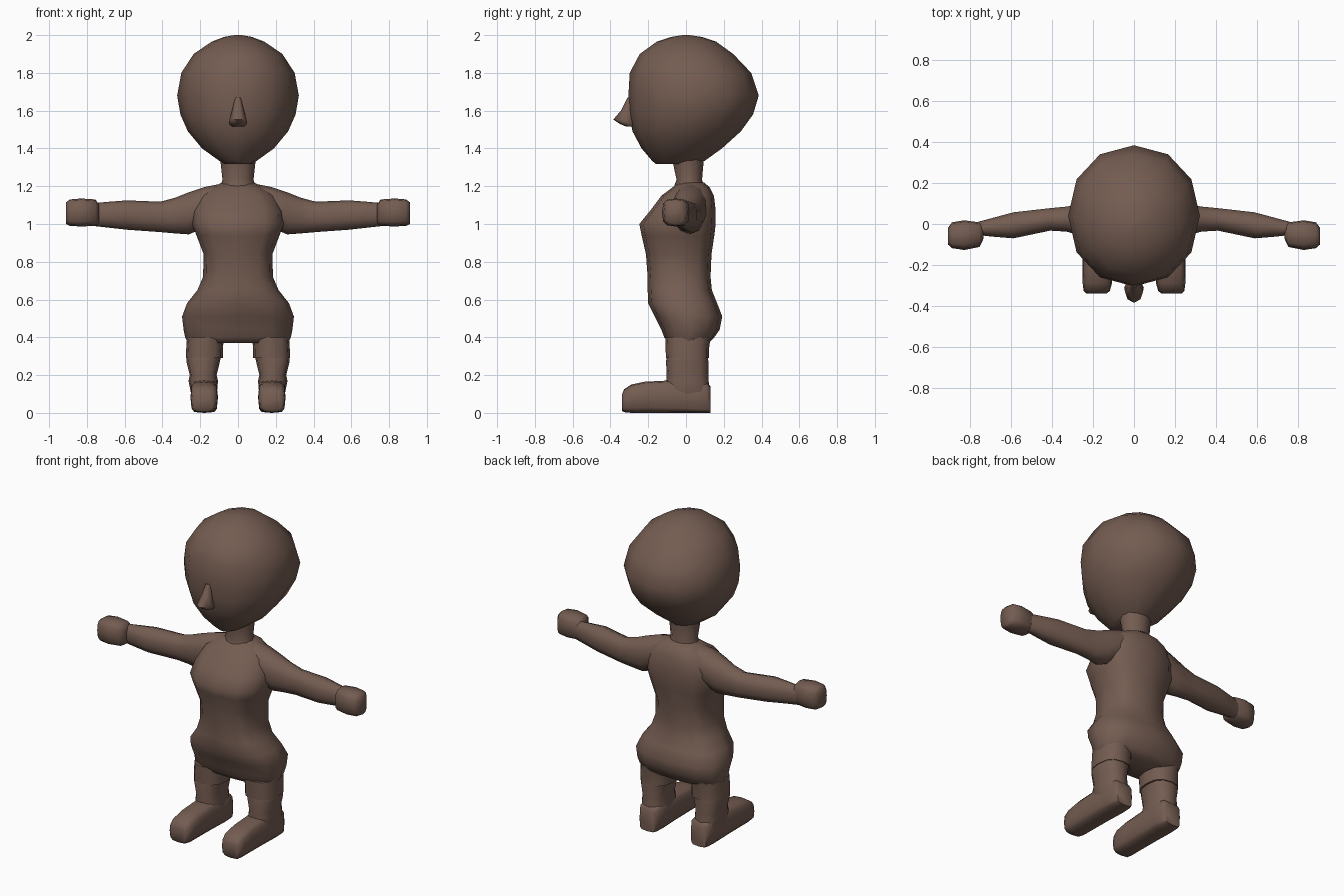
import bpy, bmesh, math

brown = bpy.data.materials.new("brown skin")
brown.diffuse_color = (0.175, 0.108, 0.083, 1)

AXES = {  # (along, u, v) -> (x, y, z)
    "z": lambda t, u, v: (u, v, t),
    "x": lambda t, u, v: (t, u, v),
    "y": lambda t, u, v: (u, t, v),
}


def loft(name, axis, rings, sides=12, mirror=False, angle=60):
    """Skin rings of (along, u_min, u_max, v_min, v_max, squareness)."""
    bm = bmesh.new()
    loops = []
    for t, u0, u1, v0, v1, e in rings:
        loop = []
        for i in range(sides):
            a = 2 * math.pi * i / sides
            s, c = math.sin(a), math.cos(a)
            u = (u0 + u1) / 2 + (u1 - u0) / 2 * math.copysign(abs(s) ** (2 / e), s)
            v = (v0 + v1) / 2 + (v1 - v0) / 2 * math.copysign(abs(c) ** (2 / e), c)
            loop.append(bm.verts.new(AXES[axis](t, u, v)))
        loops.append(loop)
    for a, b in zip(loops, loops[1:]):
        for i in range(sides):
            j = (i + 1) % sides
            bm.faces.new((a[i], a[j], b[j], b[i]))
    bm.faces.new(loops[0])
    bm.faces.new(loops[-1])
    bmesh.ops.recalc_face_normals(bm, faces=bm.faces)
    mesh = bpy.data.meshes.new(name)
    bm.to_mesh(mesh)
    bm.free()
    mesh.materials.append(brown)
    ob = bpy.data.objects.new(name, mesh)
    bpy.context.collection.objects.link(ob)
    if mirror:
        ob.modifiers.new("mirror", "MIRROR").use_mirror_merge = False
    bpy.ops.object.select_all(action="DESELECT")
    ob.select_set(True)
    bpy.context.view_layer.objects.active = ob
    bpy.ops.object.shade_smooth_by_angle(angle=math.radians(angle))
    return ob


def sym(z, half, front, back, e=2.0):
    return (z, -half, half, front, back, e)


# Head: large egg, chin forward, skull bulging backward
loft("head", "z", [
    sym(1.318, .07, -.16, .06), sym(1.335, .10, -.18, .10),
    sym(1.40, .19, -.235, .19), sym(1.49, .265, -.283, .29, 2.1),
    sym(1.58, .305, -.302, .355, 2.1), sym(1.68, .322, -.305, .385, 2.1),
    sym(1.80, .30, -.298, .345, 2.1), sym(1.90, .235, -.245, .25),
    sym(1.965, .14, -.155, .16), sym(1.99, .075, -.08, .085), sym(2.0, .02, -.02, .02)])

# Nose: small wedge with a pointed tip
loft("nose", "z", [
    sym(1.515, .03, -.315, -.27), sym(1.53, .048, -.35, -.27),
    sym(1.553, .045, -.385, -.27), sym(1.60, .032, -.345, -.27),
    sym(1.67, .015, -.31, -.28)], sides=8)

# Neck
loft("neck", "z", [sym(1.18, .10, -.07, .10), sym(1.235, .082, -.05, .085),
                   sym(1.35, .095, -.075, .095)])

# Torso: shoulders, chest, waist and wide hips
loft("torso", "z", [
    sym(.37, .265, -.09, .12, 3), sym(.40, .28, -.115, .15, 2.8),
    sym(.44, .288, -.13, .178, 2.6), sym(.51, .296, -.165, .192, 2.6),
    sym(.58, .27, -.20, .165, 2.6), sym(.65, .215, -.203, .137, 2.6),
    sym(.72, .185, -.203, .13, 2.8), sym(.84, .182, -.212, .135, 2.8),
    sym(.94, .22, -.235, .15, 2.8), sym(1.0, .243, -.247, .157, 2.7),
    sym(1.07, .24, -.19, .157, 2.6), sym(1.15, .20, -.13, .148, 2.5),
    sym(1.195, .135, -.07, .125, 2.4), sym(1.22, .085, -.04, .095)])

# Arms: thick shoulder tapering to the wrist
loft("arm", "x", [
    (.09, -.06, .115, 1.03, 1.213, 2.2), (.18, -.075, .11, .98, 1.195, 2.2),
    (.26, -.06, .10, .945, 1.168, 2.2), (.33, -.04, .088, .95, 1.14, 2.2),
    (.41, -.035, .08, .957, 1.118, 2.2), (.59, -.073, .06, .97, 1.125, 2.2),
    (.68, -.065, .035, .98, 1.118, 2.2), (.77, -.055, .01, .99, 1.11, 2.2)],
     sides=10, mirror=True)

# Hands: closed blocky fists
loft("hand", "x", [
    (.735, -.07, .0, 1.005, 1.10, 2.6), (.755, -.112, .008, .99, 1.13, 3),
    (.83, -.127, .018, .987, 1.135, 3.2), (.89, -.118, .008, .99, 1.13, 3.2),
    (.91, -.10, -.02, 1.0, 1.115, 3)], mirror=True)

# Legs: shorts cuff over the knee, then the shin
loft("upper_leg", "z", [
    (.29, .08, .276, -.106, .122, 2.6), (.34, .08, .274, -.108, .122, 2.6),
    (.40, .075, .27, -.11, .13, 2.6)], mirror=True, angle=40)
loft("shin", "z", [
    (.10, .112, .248, -.10, .125, 3), (.17, .106, .262, -.105, .12, 2.6),
    (.20, .113, .255, -.102, .118, 2.6), (.275, .095, .274, -.106, .118, 2.6),
    (.30, .09, .27, -.10, .115, 2.6)], mirror=True)

# Shoes: long, flat soled, rounded toe
loft("shoe", "y", [
    (-.34, .135, .232, .012, .095, 3), (-.328, .118, .246, .004, .125, 3.5),
    (-.29, .108, .251, .0, .15, 3.5), (-.22, .106, .252, .0, .165, 3.5),
    (-.08, .108, .25, .0, .172, 4), (.05, .108, .248, .0, .17, 5),
    (.11, .112, .244, .0, .16, 5), (.13, .125, .232, .0, .14, 5)], mirror=True)
